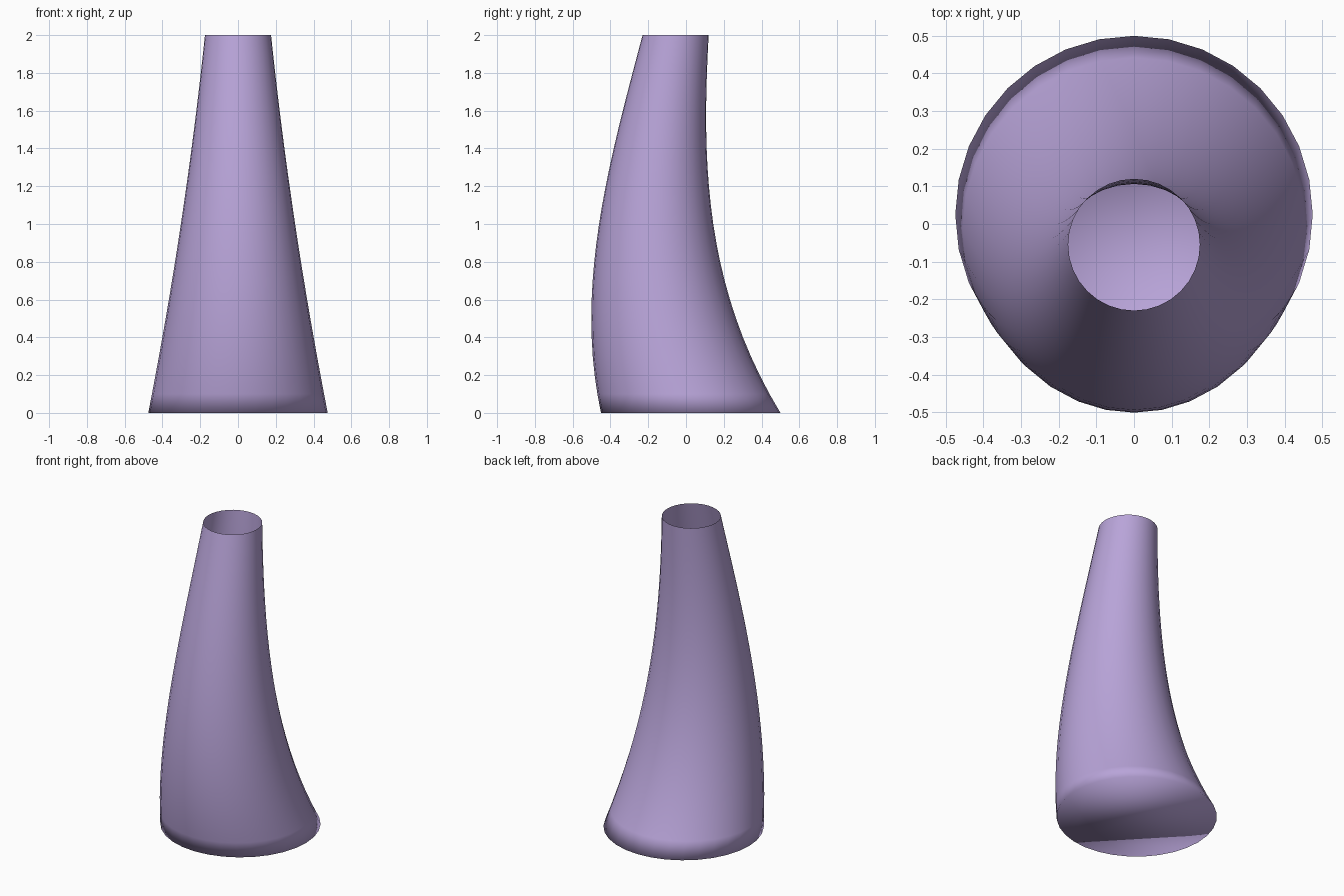
import bpy, bmesh
from math import sin, cos, pi

if "Cube" in bpy.data.objects:
    bpy.data.objects.remove(bpy.data.objects["Cube"])

SIDES, RINGS, HEIGHT = 32, 20, 2.0


def section(z):
    """Centre offset in y and radius of the horn at height z."""
    t = z / 0.4
    q = t * (t - 1) / 2
    centre = 0.025 - 0.124 * t + 0.0705 * q - 0.0165 * q * (t - 2) / 3
    radius = 0.475 - 0.0745 * t + 0.00725 * q
    return centre, radius


bm = bmesh.new()

# Stacked rings following the leaning, tapering curve
rings = []
for i in range(RINGS + 1):
    z = HEIGHT * i / RINGS
    c, r = section(z)
    rings.append([bm.verts.new((r * sin(2 * pi * k / SIDES),
                                c + r * cos(2 * pi * k / SIDES), z))
                  for k in range(SIDES)])

# Side wall
for low, high in zip(rings, rings[1:]):
    for k in range(SIDES):
        n = (k + 1) % SIDES
        bm.faces.new((low[n], low[k], high[k], high[n]))

# Closed base; the top stays open
bm.faces.new(rings[0])
for f in bm.faces:
    f.smooth = True

mesh = bpy.data.meshes.new("horn")
bm.to_mesh(mesh)
bm.free()
horn = bpy.data.objects.new("horn", mesh)
bpy.context.collection.objects.link(horn)

# Lilac finish
mat = bpy.data.materials.new("lilac")
mat.diffuse_color = (0.48, 0.37, 0.69, 1)
mat.use_nodes = True
mat.node_tree.nodes["Principled BSDF"].inputs["Base Color"].default_value = mat.diffuse_color
mesh.materials.append(mat)
